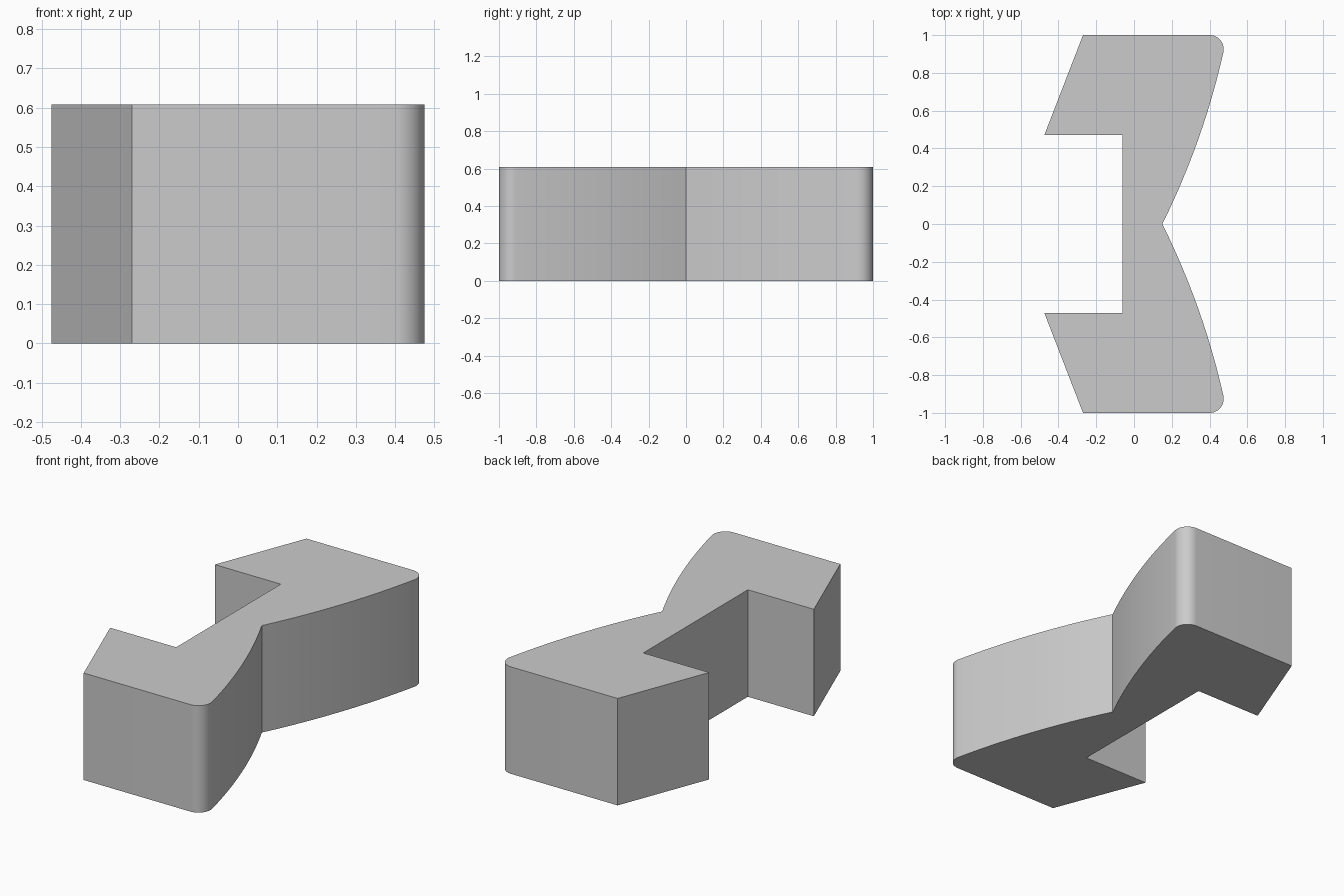
import bpy
import bmesh
from math import radians, cos, sin
from mathutils import Vector

HEIGHT = 0.608

cube = bpy.data.objects.get("Cube")
if cube:
    bpy.data.objects.remove(cube, do_unlink=True)

grey = bpy.data.materials.new("plain_grey")
grey.use_nodes = True
colour = (0.6, 0.6, 0.6, 1)
grey.diffuse_color = colour
grey.node_tree.nodes["Principled BSDF"].inputs["Base Color"].default_value = colour


def arc(centre, radius, start, end, steps):
    """Points along a circular arc, angles in degrees."""
    angles = [radians(start + (end - start) * i / steps) for i in range(steps + 1)]
    return [Vector((centre[0] + radius * cos(a), centre[1] + radius * sin(a))) for a in angles]


# Rounded outer corner
corner = arc((0.40, 0.925), 0.075, -13, 90, 12)

# Shallow bowed flank from the central notch to the corner
notch = Vector((0.15, 0))
chord = corner[0] - notch
outward = Vector((chord.y, -chord.x)).normalized()
bow = 0.029
flank = [notch + chord * t + outward * bow * 4 * t * (1 - t)
         for t in (i / 12 for i in range(12))]

# Slanted leg and square recess
leg = [Vector(p) for p in ((-0.27, 1), (-0.475, 0.47), (-0.06, 0.47))]

# Half outline, mirrored across y = 0
half = flank + corner + leg
outline = half + [Vector((p.x, -p.y)) for p in reversed(half[1:])]

# Extruded body
bm = bmesh.new()
base = bm.faces.new([bm.verts.new((p.x, p.y, 0)) for p in outline])
top = bmesh.ops.extrude_face_region(bm, geom=[base], use_keep_orig=True)
bmesh.ops.translate(bm, vec=(0, 0, HEIGHT),
                    verts=[g for g in top["geom"] if isinstance(g, bmesh.types.BMVert)])
bmesh.ops.recalc_face_normals(bm, faces=bm.faces)
mesh = bpy.data.meshes.new("notched_block")
bm.to_mesh(mesh)
bm.free()

block = bpy.data.objects.new("notched_block", mesh)
bpy.context.collection.objects.link(block)
mesh.materials.append(grey)

bpy.ops.object.select_all(action="DESELECT")
block.select_set(True)
bpy.context.view_layer.objects.active = block
bpy.ops.object.shade_smooth_by_angle(angle=radians(20))
